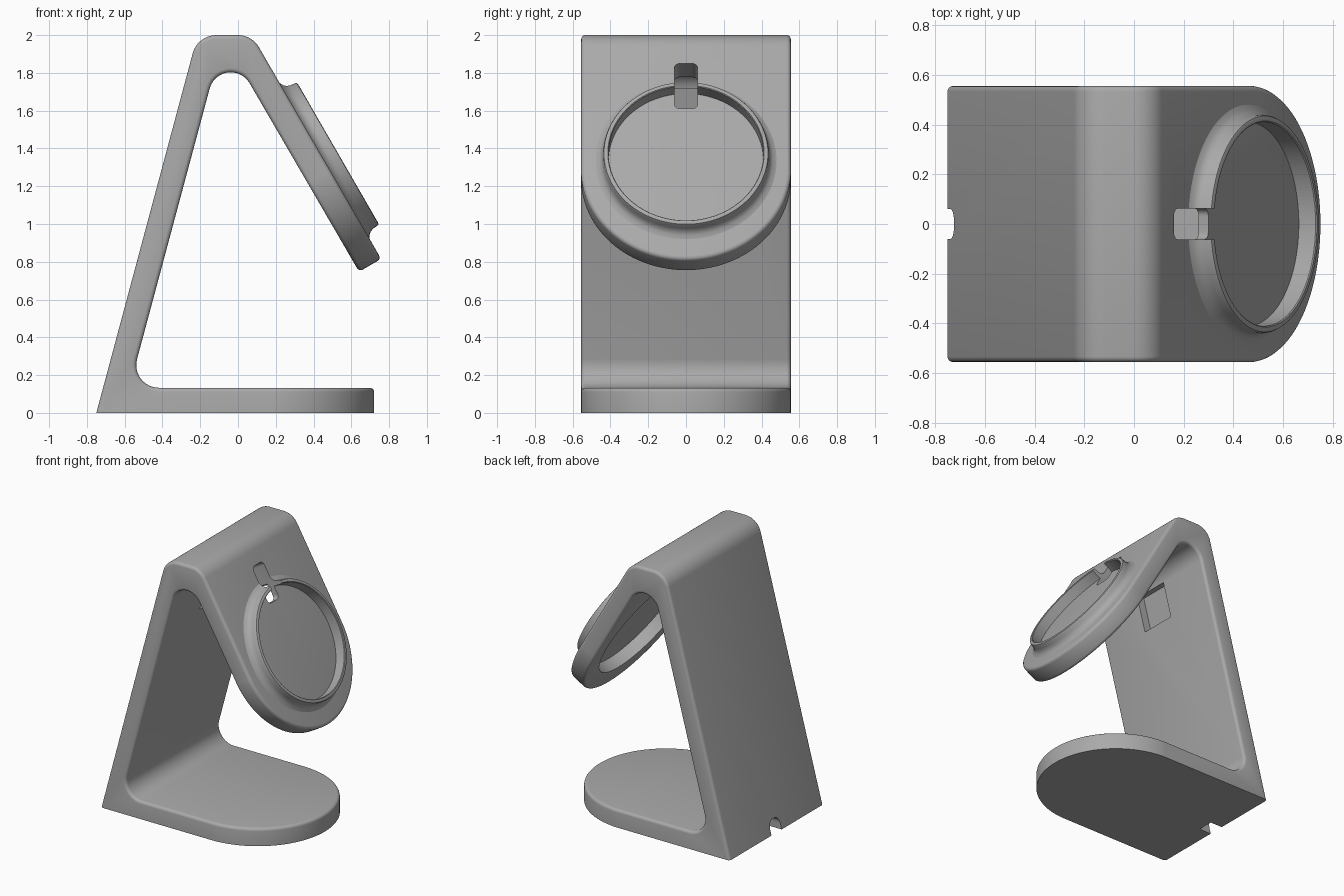
import bpy, bmesh, math
from mathutils import Matrix, Vector

cube = bpy.data.objects.get("Cube")
if cube:
    bpy.data.objects.remove(cube)

grey = bpy.data.materials.new("plain grey")
grey.use_nodes = True
COLOUR = (0.4, 0.4, 0.4, 1)
grey.diffuse_color = COLOUR
grey.node_tree.nodes["Principled BSDF"].inputs["Base Color"].default_value = COLOUR

HALF = 0.555            # half width of the stand
THICK = 0.135           # wall thickness
RING_R = 0.41           # inside radius of the ring
C, S = math.cos(math.radians(30)), 0.5


def frame(u, v, origin):
    """Matrix with local axes u, v and their normal."""
    u, v = Vector(u), Vector(v)
    m = Matrix((u, v, u.cross(v))).transposed().to_4x4()
    m.translation = origin
    return m


SIDE = frame((1, 0, 0), (0, 0, 1), (0, 0, 0))
BASE = frame((0, 1, 0), (-1, 0, 0), (0.72 - HALF, 0, 0))
PLATE = frame((0, 1, 0), (-S, 0, C), (0.4576, 0, 1.335))
BACK = frame((0, 1, 0), (0, 0, 1), (-0.75, 0, 0))


def add_object(name, bm, matrix=Matrix()):
    bmesh.ops.transform(bm, matrix=matrix, verts=bm.verts)
    bmesh.ops.recalc_face_normals(bm, faces=bm.faces)
    mesh = bpy.data.meshes.new(name)
    bm.to_mesh(mesh)
    bm.free()
    mesh.materials.append(grey)
    ob = bpy.data.objects.new(name, mesh)
    bpy.context.collection.objects.link(ob)
    return ob


def prism(name, points, low, high, matrix):
    """Extrude a flat outline along the frame's normal."""
    bm = bmesh.new()
    face = bm.faces.new([bm.verts.new((x, y, low)) for x, y in points])
    new = bmesh.ops.extrude_face_region(bm, geom=[face])["geom"]
    verts = [g for g in new if isinstance(g, bmesh.types.BMVert)]
    bmesh.ops.translate(bm, verts=verts, vec=(0, 0, high - low))
    return add_object(name, bm, matrix)


def rounded(corners, steps=12):
    """Outline from (x, y, radius) corners."""
    out = []
    for i, (x, y, r) in enumerate(corners):
        p = Vector((x, y))
        a = (Vector(corners[i - 1][:2]) - p).normalized()
        b = (Vector(corners[(i + 1) % len(corners)][:2]) - p).normalized()
        if r == 0:
            out.append(p)
            continue
        half = a.angle(b) / 2
        centre = p + (a + b).normalized() * r / math.sin(half)
        start = p + a * r / math.tan(half) - centre
        end = p + b * r / math.tan(half) - centre
        turn = start.angle_signed(end)
        for k in range(steps + 1):
            out.append(centre + Matrix.Rotation(-turn * k / steps, 2) @ start)
    return out


def circle(r, n=96):
    return [(r * math.cos(math.tau * i / n), r * math.sin(math.tau * i / n)) for i in range(n)]


def cut(ob, cutter):
    mod = ob.modifiers.new(cutter.name, "BOOLEAN")
    mod.operation, mod.solver, mod.object = "DIFFERENCE", "EXACT", cutter
    cutter.hide_render = True
    cutter.hide_set(True)


def apply_all(ob):
    deps = bpy.context.evaluated_depsgraph_get()
    mesh = bpy.data.meshes.new_from_object(ob.evaluated_get(deps))
    ob.modifiers.clear()
    ob.data = mesh


def round_end(name, low, high, matrix, v):
    """Cutter that leaves a half-round end."""
    r, n = HALF + 0.0005, 64
    pts = [(r * math.cos(math.pi * i / n), v - r * math.sin(math.pi * i / n)) for i in range(n + 1)]
    pts += [(-0.8, v), (-0.8, v - 0.8), (0.8, v - 0.8), (0.8, v)]
    return prism(name, pts, low, high, matrix)


# Bent body: base, leaning spine and sloping plate in one strip
end = Vector((0.758, 0.815))
inner_end = end - THICK * Vector((C, S))
body = prism("stand_body", rounded([
    (-0.75, 0, 0), (-0.214, 2, 0.13), (0.074, 2, 0.13), (*end, 0), (*inner_end, 0),
    (-0.078, 1.985, 0.115), (-0.575, 0.133, 0.12), (0.72, 0.133, 0), (0.72, 0, 0)]),
    -HALF, HALF, SIDE)
cut(body, round_end("base_end_cutter", -0.2, 0.3, BASE, 0))
cut(body, round_end("plate_end_cutter", -0.3, 0.3, PLATE, HALF - 0.6))
apply_all(body)

# Soften all sharp edges except those on the ground
bm = bmesh.new()
bm.from_mesh(body.data)
sharp = [e for e in bm.edges if e.is_manifold and e.calc_face_angle() > 0.6
         and max(v.co.z for v in e.verts) > 0.01]
bmesh.ops.bevel(bm, geom=sharp, offset=0.022, segments=4, profile=0.5,
                affect="EDGES", clamp_overlap=False)
bm.to_mesh(body.data)
bm.free()

# Raised ring with a flared foot
bm = bmesh.new()
outline = [(RING_R, -0.01), (RING_R, 0.078), (RING_R + 0.004, 0.082), (0.426, 0.082),
           (0.434, 0.079), (0.438, 0.07), (0.44, 0.045), (0.447, 0.025), (0.46, 0.01),
           (0.48, 0), (0.48, -0.01)]
verts = [bm.verts.new((r, 0, h)) for r, h in outline]
edges = [bm.edges.new((a, verts[i - 1])) for i, a in enumerate(verts)]
bmesh.ops.spin(bm, geom=verts + edges, axis=(0, 0, 1), cent=(0, 0, 0),
               angle=math.tau, steps=96, use_merge=True)
bmesh.ops.remove_doubles(bm, verts=bm.verts, dist=0.0001)
ring = add_object("holder_ring", bm, PLATE)

# Cable slot through plate and ring
slot = prism("slot_cutter", rounded([
    (-0.062, 0.318, 0.03), (-0.062, 0.595, 0.03), (0.062, 0.595, 0.03), (0.062, 0.318, 0.03)], 6),
    -0.2, 0.2, PLATE)
cut(body, slot)
cut(ring, slot)

# Pocket under the plate
cut(body, prism("pocket_cutter", circle(0.44), -0.2, -0.045, PLATE))

# Cable opening in the inner face of the spine
t = math.radians(15)
SPINE = frame((0, -1, 0), (math.sin(t), 0, math.cos(t)), (-0.18, 0, 1.6))
cut(body, prism("spine_opening_cutter", [(-0.14, -0.14), (-0.14, 0.12), (0.14, 0.12), (0.14, -0.14)],
                -0.06, 0.06, SPINE))

# Arched cable notch at the foot of the spine
cut(body, prism("foot_notch_cutter", rounded([
    (-0.06, -0.1, 0), (-0.06, 0.1, 0.055), (0.06, 0.1, 0.055), (0.06, -0.1, 0)], 8),
    -0.1, 0.1, BACK))

for ob in (body, ring):
    apply_all(ob)
    bpy.ops.object.select_all(action="DESELECT")
    ob.select_set(True)
    bpy.context.view_layer.objects.active = ob
    bpy.ops.object.shade_smooth_by_angle(angle=math.radians(30))
for ob in [o for o in bpy.data.objects if o.name.endswith("_cutter")]:
    bpy.data.objects.remove(ob)
